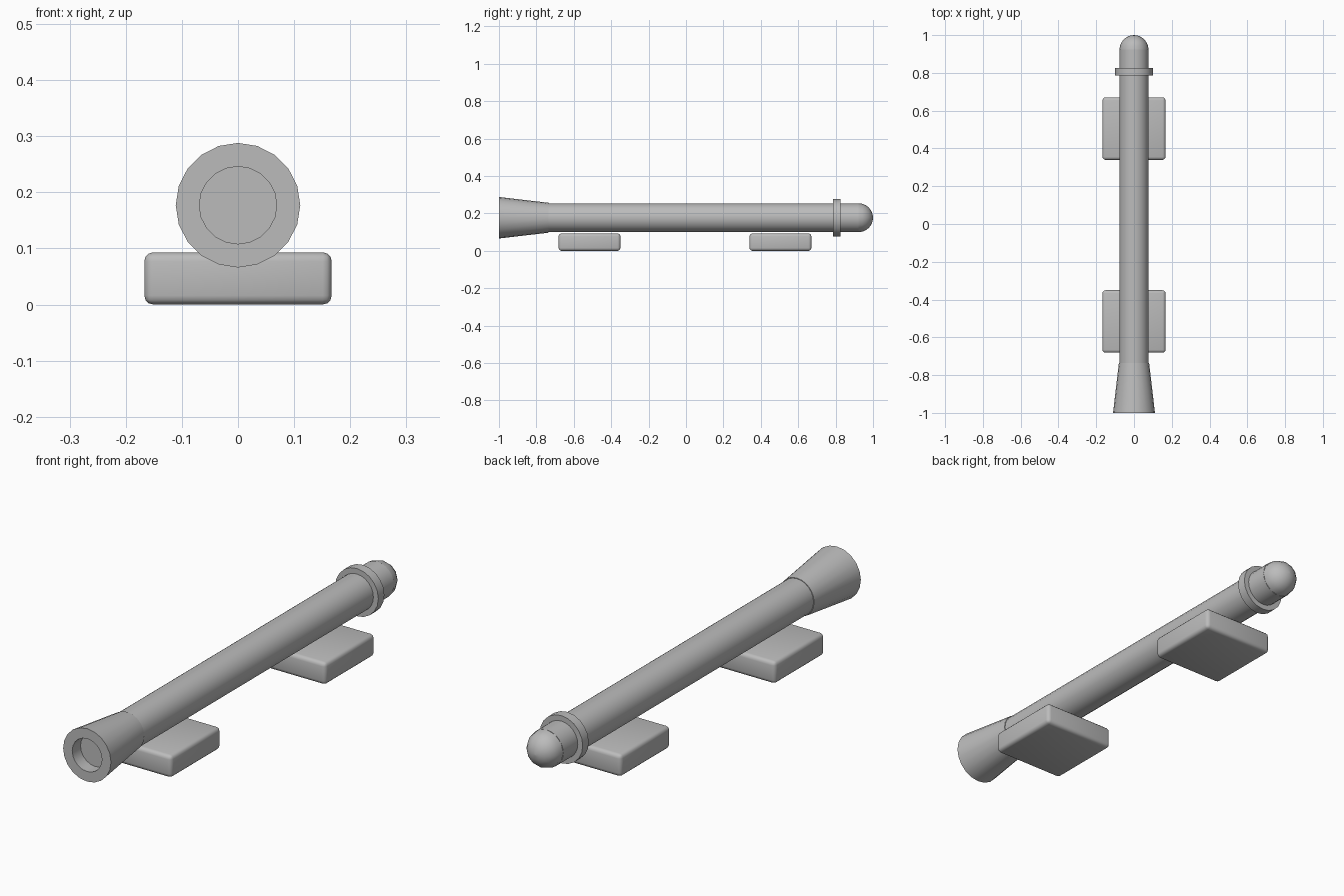
import bpy
import bmesh
from math import sin, cos, pi, radians

cube = bpy.data.objects.get("Cube")
if cube:
    bpy.data.objects.remove(cube, do_unlink=True)

gray = bpy.data.materials.new("plain gray")
gray.use_nodes = True
gray.diffuse_color = (0.5, 0.5, 0.5, 1)
gray.node_tree.nodes["Principled BSDF"].inputs["Base Color"].default_value = (0.5, 0.5, 0.5, 1)

AXIS_Z = 0.177
TUBE_R = 0.077


def finish(name, bm, angle=40):
    bmesh.ops.recalc_face_normals(bm, faces=bm.faces)
    mesh = bpy.data.meshes.new(name)
    bm.to_mesh(mesh)
    bm.free()
    mesh.materials.append(gray)
    obj = bpy.data.objects.new(name, mesh)
    bpy.context.collection.objects.link(obj)
    bpy.ops.object.select_all(action="DESELECT")
    obj.select_set(True)
    bpy.context.view_layer.objects.active = obj
    bpy.ops.object.shade_smooth_by_angle(angle=radians(angle))
    return obj


def lathe(name, profile, sides):
    """Revolve (y, radius) points around the barrel axis and cap both ends."""
    bm = bmesh.new()
    rings = []
    for y, r in profile:
        rings.append([bm.verts.new((r * cos(2 * pi * i / sides), y,
                                    AXIS_Z + r * sin(2 * pi * i / sides)))
                      for i in range(sides)])
    for a, b in zip(rings, rings[1:]):
        for i in range(sides):
            j = (i + 1) % sides
            bm.faces.new((a[i], a[j], b[j], b[i]))
    bm.faces.new(rings[0])
    bm.faces.new(rings[-1])
    return finish(name, bm)


def rounded_block(name, center_y):
    bm = bmesh.new()
    bmesh.ops.create_cube(bm, size=1)
    for v in bm.verts:
        v.co = (v.co.x * 0.334, v.co.y * 0.331 + center_y, (v.co.z + 0.5) * 0.093)
    bmesh.ops.bevel(bm, geom=bm.edges[:], offset=0.016, segments=3,
                    profile=0.5, affect="EDGES")
    return finish(name, bm)


# Long tube and the thin collar near its rounded end
lathe("main_tube", [(-0.8, TUBE_R), (0.923, TUBE_R)], 24)
lathe("collar", [(0.787, 0.1), (0.827, 0.1)], 20)

# Flared mouth with a shallow recess
lathe("flared_mouth", [(-0.945, 0.069), (-1, 0.069), (-1, 0.111), (-0.735, 0.08)], 20)

# Rounded end
steps = 6
dome = [(0.923 + TUBE_R * sin(pi / 2 * k / steps),
         max(TUBE_R * cos(pi / 2 * k / steps), 0.001)) for k in range(steps + 1)]
lathe("rounded_end", dome, 12)

# Supporting blocks
rounded_block("front_support", -0.516)
rounded_block("rear_support", 0.505)
